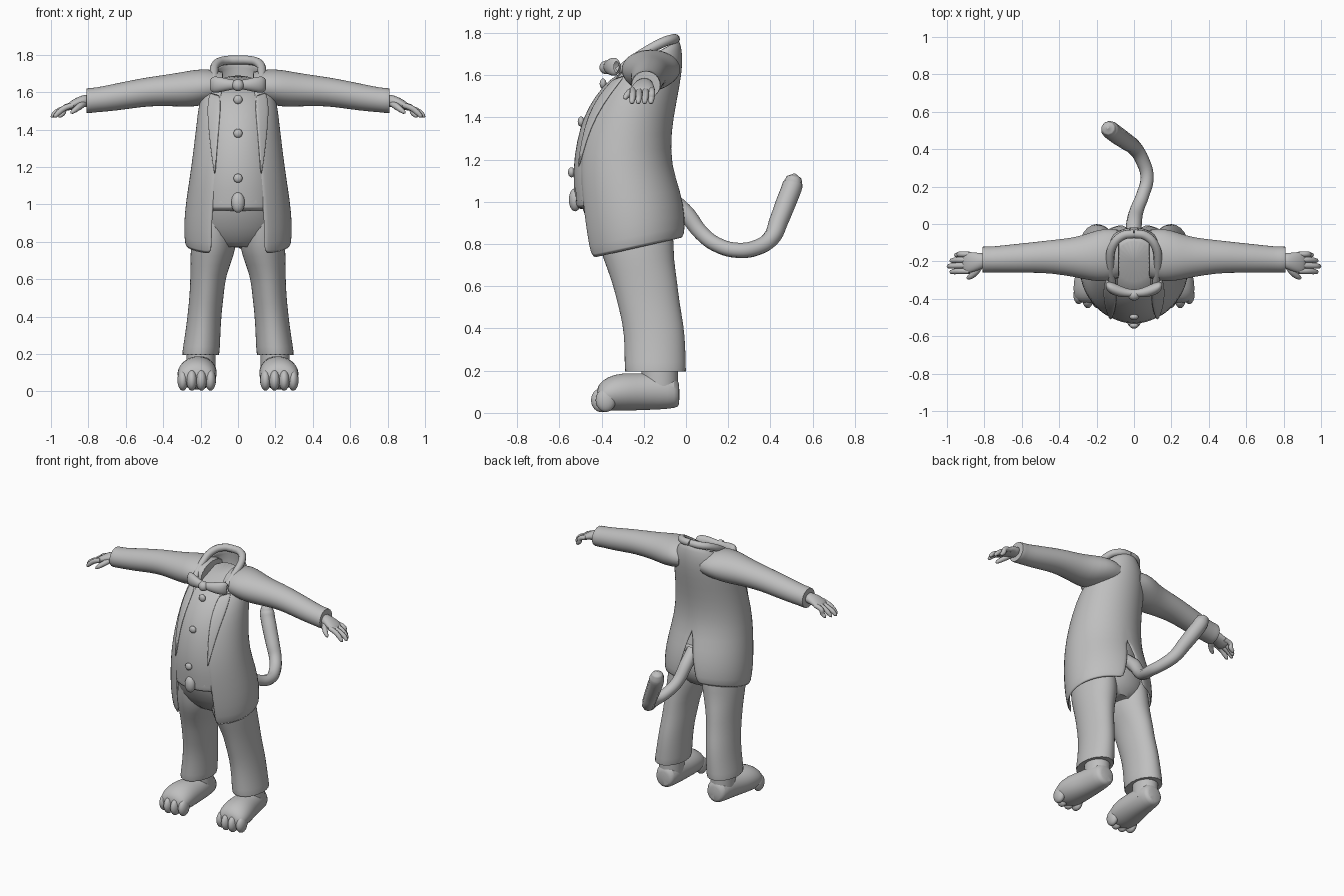
import bpy, bmesh, math
from mathutils import Matrix

if "Cube" in bpy.data.objects:
    bpy.data.objects.remove(bpy.data.objects["Cube"])

GREY = bpy.data.materials.new("plain_grey")
GREY.diffuse_color = (0.52, 0.52, 0.52, 1)
GREY.use_nodes = True
GREY.node_tree.nodes["Principled BSDF"].inputs["Base Color"].default_value = GREY.diffuse_color
N = 24


def finish(ob, mirror=False, thick=0, sub=1):
    if not ob.data.materials:
        ob.data.materials.append(GREY)
    if mirror:
        m = ob.modifiers.new("mirror", 'MIRROR')
        m.use_clip = True
        m.merge_threshold = 0.002
    if thick:
        s = ob.modifiers.new("cloth", 'SOLIDIFY')
        s.thickness = thick
        s.offset = -1
    if sub:
        s = ob.modifiers.new("smooth", 'SUBSURF')
        s.levels = s.render_levels = sub
    bpy.ops.object.select_all(action='DESELECT')
    ob.select_set(True)
    bpy.context.view_layer.objects.active = ob
    bpy.ops.object.shade_smooth_by_angle(angle=math.radians(50))
    return ob


def skin(name, rings, closed=True, caps=True, crease=0.8, **kw):
    """Bridge a list of equally sized point rings."""
    bm = bmesh.new()
    layer = bm.edges.layers.float.new("crease_edge")
    vs = [[bm.verts.new(p) for p in r] for r in rings]
    n = len(vs[0])
    for a, b in zip(vs, vs[1:]):
        for i in range(n if closed else n - 1):
            j = (i + 1) % n
            bm.faces.new((a[i], a[j], b[j], b[i]))
    if closed and caps:
        for r in (vs[0], vs[-1]):
            f = bm.faces.new(r)
            for e in f.edges:
                e[layer] = crease
    bmesh.ops.recalc_face_normals(bm, faces=bm.faces)
    me = bpy.data.meshes.new(name)
    bm.to_mesh(me)
    bm.free()
    ob = bpy.data.objects.new(name, me)
    bpy.context.collection.objects.link(ob)
    return finish(ob, **kw)


def ring(c, a, b, axis):
    """Ellipse across the given axis; a and b are its two radii."""
    out = []
    for i in range(N):
        t = 2 * math.pi * i / N
        p, q = a * math.cos(t), b * math.sin(t)
        d = {'X': (0, p, q), 'Y': (p, 0, q), 'Z': (p, q, 0)}[axis]
        out.append([c[k] + d[k] for k in range(3)])
    return out


def ball(name, c, r, mirror=False):
    bm = bmesh.new()
    bmesh.ops.create_uvsphere(bm, u_segments=20, v_segments=12, radius=1)
    bm.transform(Matrix.Translation(c) @ Matrix.Diagonal((*r, 1)))
    me = bpy.data.meshes.new(name)
    bm.to_mesh(me)
    bm.free()
    ob = bpy.data.objects.new(name, me)
    bpy.context.collection.objects.link(ob)
    return finish(ob, mirror, sub=0)


def tube(name, pts, mirror=False):
    """Tapered tube through (x, y, z, radius) points."""
    cu = bpy.data.curves.new(name, 'CURVE')
    cu.dimensions = '3D'
    cu.bevel_depth = 1
    cu.bevel_resolution = 3
    cu.resolution_u = 6
    cu.use_fill_caps = True
    sp = cu.splines.new('BEZIER')
    sp.bezier_points.add(len(pts) - 1)
    for bp, p in zip(sp.bezier_points, pts):
        bp.co = p[:3]
        bp.radius = p[3]
        bp.handle_left_type = bp.handle_right_type = 'AUTO'
    ob = bpy.data.objects.new(name, cu)
    bpy.context.collection.objects.link(ob)
    bpy.ops.object.select_all(action='DESELECT')
    ob.select_set(True)
    bpy.context.view_layer.objects.active = ob
    bpy.ops.object.convert(target='MESH')
    ob = bpy.context.view_layer.objects.active
    ob.name = name
    return finish(ob, mirror, sub=0)


def slope(s, t, grow=0.0):
    """Point on a tilted section (width, front y, front z, back y, back z)."""
    w, yf, zf, yb, zb = s[:5]
    c, k = (yf + yb) / 2, (1 - math.cos(t)) / 2
    return ((w + grow) * math.sin(t), c - ((yb - yf) / 2 + grow) * math.cos(t),
            zf + (zb - zf) * k)


# Coat: open front, slit back; last two values are front gap and back slit
COAT = [(.285, -.485, .72, .005, .83, .14, .075), (.292, -.51, .85, .005, .93, .145, .055),
        (.278, -.527, 1.0, -.02, 1.05, .135, .025), (.255, -.535, 1.16, -.07, 1.18, .12, 0),
        (.237, -.515, 1.29, -.07, 1.33, .11, 0), (.222, -.485, 1.4, -.045, 1.47, .10, 0),
        (.208, -.43, 1.5, -.018, 1.61, .09, 0), (.175, -.36, 1.58, -.015, 1.7, .09, 0),
        (.13, -.31, 1.63, -.03, 1.77, .09, 0)]
half = []
for s in COAT:
    t0, t1 = math.asin(s[5] / s[0]), math.pi - math.asin(s[6] / s[0])
    half.append([slope(s, t0 + (t1 - t0) * i / 14) for i in range(15)])
skin("coat", half, closed=False, mirror=True, thick=.016)

# Lapels: folded strips lying on the coat front
rows = []
for s, wide in zip(COAT[3:8], (.02, .16, .3, .45, .45)):
    t0 = math.asin(s[5] / s[0])
    rows.append([slope(s, t0 + wide * i / 4, .010) for i in range(5)])
skin("lapel", rows, closed=False, mirror=True, thick=.012)

# Waistcoat, belt and hips share the tilted section shape
def body(name, secs):
    return skin(name, [[slope(s, 2 * math.pi * i / N) for i in range(N)] for s in secs])


body("waistcoat", [(s[0] * .9, s[1] - .004, s[2], s[3] - .04, s[4] - .03) for s in COAT[2:8]]
     + [(.10, -.31, 1.61, -.09, 1.69)])
body("belt", [(.245, -.50, .965, -.07, .99), (.25, -.525, .975, -.06, 1.0),
              (.25, -.53, 1.03, -.06, 1.04), (.245, -.51, 1.045, -.07, 1.05)])
body("hips", [(.245, -.505, 1.0, -.06, 1.0), (.25, -.475, .92, -.04, .92),
              (.235, -.425, .83, -.05, .83), (.15, -.36, .77, -.10, .77)])

# Buckle and buttons
ball("buckle", (0, -.525, 1.01), (.036, .03, .055))
for y, z in ((-.393, 1.56), (-.497, 1.38), (-.543, 1.14)):
    ball("button", (0, y, z), (.024, .016, .024))

# Collar around the neck hole
tube("collar", [(.115, -.325, 1.62, .018), (.128, -.22, 1.695, .022), (.11, -.11, 1.755, .024),
                (.06, -.062, 1.77, .024), (0, -.052, 1.772, .024)], mirror=True)

# Bow tie
bow = [(.0, -.37, .02, .024), (.03, -.37, .022, .026), (.07, -.362, .03, .035),
       (.115, -.345, .034, .045), (.14, -.335, .028, .042), (.15, -.33, .012, .025)]
skin("bow_tie", [ring((x, y, 1.64), a, b, 'X') for x, y, a, b in bow], caps=False, mirror=True)
ball("bow_knot", (0, -.38, 1.637), (.032, .03, .032))

# Sleeves: x, y, z, depth radius, height radius
ARM = [(.08, -.16, 1.63, .13, .08), (.16, -.165, 1.63, .145, .095), (.24, -.175, 1.62, .128, .1),
       (.32, -.178, 1.613, .105, .09), (.44, -.175, 1.606, .09, .08), (.52, -.178, 1.597, .083, .077),
       (.66, -.185, 1.572, .076, .073), (.76, -.19, 1.558, .069, .066), (.785, -.19, 1.556, .071, .068),
       (.81, -.19, 1.554, .069, .066)]
skin("sleeve", [ring(p[:3], p[3], p[4], 'X') for p in ARM], mirror=True)

# Hands: palm, four fingers and thumb
PALM = [(.79, -.195, 1.555, .04, .035), (.83, -.2, 1.552, .045, .033), (.87, -.205, 1.54, .056, .028),
        (.905, -.207, 1.523, .056, .022), (.92, -.207, 1.515, .045, .014)]
skin("palm", [ring(p[:3], p[3], p[4], 'X') for p in PALM], mirror=True, crease=0)
for i, reach in enumerate((.96, .985, 1.0, .985)):
    y = -.162 - .03 * i
    tube("finger", [(.88, y, 1.532, .015), (.93, y, 1.513, .016), (reach - .025, y - .002, 1.49, .015),
                    (reach - .007, y - .004, 1.472, .011), (reach, y - .004, 1.466, .003)], mirror=True)
tube("thumb", [(.82, -.22, 1.54, .016), (.845, -.255, 1.525, .018), (.872, -.28, 1.505, .015),
               (.888, -.288, 1.492, .010), (.894, -.29, 1.487, .003)], mirror=True)

# Trouser legs: x, y, z, width radius, depth radius
LEG = [(.125, -.25, .93, .105, .18), (.13, -.235, .8, .122, .18), (.137, -.225, .73, .118, .168),
       (.16, -.195, .62, .095, .155), (.167, -.178, .52, .092, .148), (.178, -.155, .42, .091, .145),
       (.187, -.147, .32, .094, .145), (.196, -.146, .23, .1, .146), (.2, -.145, .195, .1, .146)]
skin("trouser_leg", [ring(p[:3], p[3], p[4], 'Z') for p in LEG], mirror=True)

# Feet: ankle, sole shape and toes
skin("ankle", [ring((.198, -.125, z), .078, .088, 'Z') for z in (.08, .15, .26)], mirror=True)
FOOT = [(-.03, .195, .085, .05, .05), (-.045, .197, .1, .07, .078), (-.13, .2, .105, .082, .09),
        (-.2, .205, .1, .09, .087), (-.27, .214, .1, .102, .09), (-.34, .22, .096, .107, .088),
        (-.395, .222, .085, .098, .072), (-.425, .222, .075, .075, .045)]
skin("foot", [ring((x, y, z), a, b, 'Y') for y, x, z, a, b in FOOT], mirror=True, crease=0)
for x, y in ((.147, -.385), (.196, -.402), (.247, -.402), (.295, -.38)):
    ball("toe", (x, y, .06), (.029, .048, .056), mirror=True)

# Tail
tube("tail", [(0, -.08, 1.02, .04), (0, .0, .945, .042), (.015, .075, .85, .038), (.045, .15, .795, .036),
              (.07, .25, .77, .036), (.045, .34, .785, .038), (.005, .405, .83, .041), (-.04, .44, .91, .045),
              (-.09, .475, 1.0, .048), (-.13, .505, 1.08, .048), (-.138, .512, 1.115, .036),
              (-.14, .515, 1.133, .006)])
